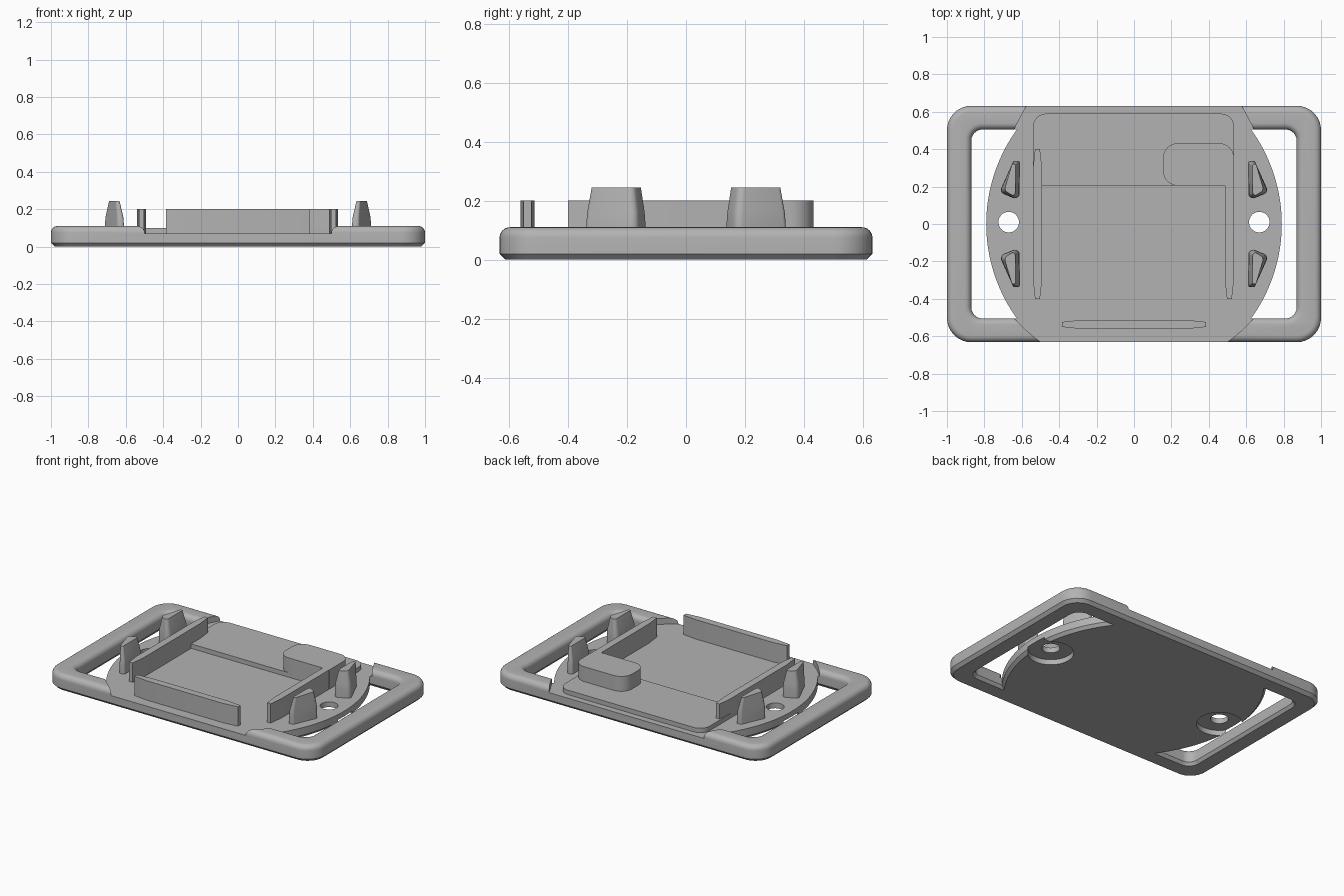
import bpy
from math import sqrt, sin, cos, pi
from mathutils import Vector

if "Cube" in bpy.data.objects:
    bpy.data.objects.remove(bpy.data.objects["Cube"])

grey = bpy.data.materials.new("plain_grey")
grey.use_nodes = True
grey.diffuse_color = (0.45, 0.45, 0.45, 1)
grey.node_tree.nodes["Principled BSDF"].inputs["Base Color"].default_value = (0.45, 0.45, 0.45, 1)

FLOOR, TOP, WALL_TOP = 0.07, 0.11, 0.2


def rounded(corners, radii, steps=8):
    """Polygon whose corners are replaced by tangent arcs."""
    out, n = [], len(corners)
    if not isinstance(radii, (list, tuple)):
        radii = [radii] * n
    for i in range(n):
        p = Vector(corners[i])
        r = radii[i]
        if r == 0:
            out.append(p)
            continue
        a = (Vector(corners[i - 1]) - p).normalized()
        b = (Vector(corners[(i + 1) % n]) - p).normalized()
        half = a.angle(b) / 2
        w = sin(half)
        t = r * cos(half) / w
        for k in range(steps + 1):
            u = k / steps
            c0, c1, c2 = (1 - u) ** 2, 2 * u * (1 - u) * w, u * u
            out.append(p + (a * t * c0 + b * t * c2) / (c0 + c1 + c2))
    return out


def rect(x0, x1, y0, y1):
    return [(x0, y0), (x1, y0), (x1, y1), (x0, y1)]


def circle(x, y, r, n=40):
    return [(x + r * cos(2 * pi * k / n), y + r * sin(2 * pi * k / n)) for k in range(n)]


def loft(name, rings):
    """Solid through a list of (outline, z) rings with equal point counts."""
    n = len(rings[0][0])
    verts = [(p[0], p[1], z) for outline, z in rings for p in outline]
    faces = [list(range(n))[::-1], [(len(rings) - 1) * n + i for i in range(n)]]
    for j in range(len(rings) - 1):
        for i in range(n):
            k = (i + 1) % n
            faces.append([j * n + i, j * n + k, (j + 1) * n + k, (j + 1) * n + i])
    mesh = bpy.data.meshes.new(name)
    mesh.from_pydata(verts, [], faces)
    mesh.materials.append(grey)
    obj = bpy.data.objects.new(name, mesh)
    bpy.context.collection.objects.link(obj)
    return obj


def prism(name, outline, z0, z1):
    return loft(name, [(outline, z0), (outline, z1)])


def activate(obj):
    bpy.ops.object.select_all(action="DESELECT")
    obj.select_set(True)
    bpy.context.view_layer.objects.active = obj


def cut(obj, cutter):
    cutter.hide_render = True
    activate(obj)
    mod = obj.modifiers.new("cut", "BOOLEAN")
    mod.operation, mod.solver, mod.object = "DIFFERENCE", "EXACT", cutter
    bpy.ops.object.modifier_apply(modifier=mod.name)
    bpy.data.objects.remove(cutter)


def arc_x(y, shift=0.0):
    """Bulging edge of the central plate."""
    return sqrt(0.86 ** 2 - y * y) - 0.07 + shift


def fillet(r, steps=6):
    """(inset, z) pairs rounding over to the top surface."""
    return [(r * (1 - cos(pi / 2 * k / steps)), TOP - r + r * sin(pi / 2 * k / steps))
            for k in range(steps + 1)]


# Tray body: rounded slab with chamfered bottom and filleted top
def slab_outline(inset):
    return rounded(rect(inset - 1, 1 - inset, inset - 0.632, 0.632 - inset), 0.13 - inset)


levels = [(0.02, 0), (0, 0.02)] + fillet(0.035)
tray = loft("tray_body", [(slab_outline(i), z) for i, z in levels])


# Grip openings, bounded inside by the bulging plate
def grip_outline(side, grow, shift):
    y = 0.505 + grow
    pts = rounded([(arc_x(y, shift), -y), (0.87 + grow, -y), (0.87 + grow, y), (arc_x(y, shift), y)],
                  [0, 0.06 + grow, 0.06 + grow, 0])
    pts += [(arc_x(y * t / 16, shift), y * t / 16) for t in range(15, -16, -1)]
    return [(side * p[0], p[1]) for p in pts][::side]


for side in (1, -1):
    rings = [(grip_outline(side, 0.015, -0.02), -0.001), (grip_outline(side, 0, 0), 0.02)]
    rings += [(grip_outline(side, i, 0), z) for i, z in fillet(0.035)]
    rings.append((grip_outline(side, 0.035, 0), 0.15))
    cut(tray, loft("grip_cutter", rings))

# Lowered floor between the raised grips
edge = [(0.49, -0.66), (0.5, -0.632), (0.575, -0.57)]
edge += [(arc_x(0.5 * t / 12, 0.015), 0.5 * t / 12) for t in range(-12, 13)]
edge += [(0.575, 0.632), (0.56, 0.66)]
cut(tray, prism("floor_cutter", edge + [(-x, y) for x, y in reversed(edge)], FLOOR, 0.3))

# Screw holes with counterbores underneath
for side in (1, -1):
    cut(tray, prism("counterbore_cutter", circle(side * 0.67, 0.01, 0.14), -0.05, 0.035))
    cut(tray, prism("hole_cutter", circle(side * 0.67, 0.01, 0.055), -0.05, 0.3))

parts = [tray]

# Raised pad at the back of the floor
parts.append(prism("rear_pad", rounded(rect(-0.54, 0.535, 0.205, 0.59), [0, 0, 0.07, 0.07]),
                   FLOOR - 0.01, 0.1))


# Retaining walls with tapered ends
def wall_outline(half, thick=0.024):
    return [(-half, -thick * 0.55), (-half + 0.1, -thick), (half - 0.1, -thick), (half, -thick * 0.55),
            (half, thick * 0.55), (half - 0.1, thick), (-half + 0.1, thick), (-half, thick * 0.55)]


def wall(name, x, y, half, along_y):
    pts = [((x - q, y + p) if along_y else (x + p, y + q)) for p, q in wall_outline(half)]
    parts.append(prism(name, pts, FLOOR - 0.01, WALL_TOP))


wall("front_wall", 0, -0.537, 0.385, False)
wall("right_wall", -0.516, 0, 0.4, True)
wall("left_wall", 0.51, -0.04, 0.36, True)

# Corner block joined to the left wall
parts.append(prism("corner_block", rounded(rect(0.155, 0.535, 0.205, 0.432), [0.08, 0, 0.08, 0.08]),
                   FLOOR - 0.01, WALL_TOP))

# Four tapered wedge pins
wedge = rounded([(0.612, 0.125), (0.72, 0.17), (0.645, 0.338), (0.61, 0.338)],
                [0.025, 0.025, 0.015, 0.012], 5)
cx, cy = 0.662, 0.23
for side, sx in (("left", 1), ("right", -1)):
    for end, sy in (("rear", 1), ("front", -1)):
        rings = []
        for z, kx, ky in ((FLOOR - 0.01, 1, 1), (0.12, 1, 1), (0.16, 0.93, 0.97), (0.245, 0.55, 0.83)):
            rings.append(([(sx * (cx + (p.x - cx) * kx), sy * (cy + (p.y - cy) * ky)) for p in wedge][::sx * sy], z))
        parts.append(loft(f"{side}_{end}_pin", rings))

for obj in parts:
    activate(obj)
    bpy.ops.object.shade_smooth_by_angle(angle=0.5)
